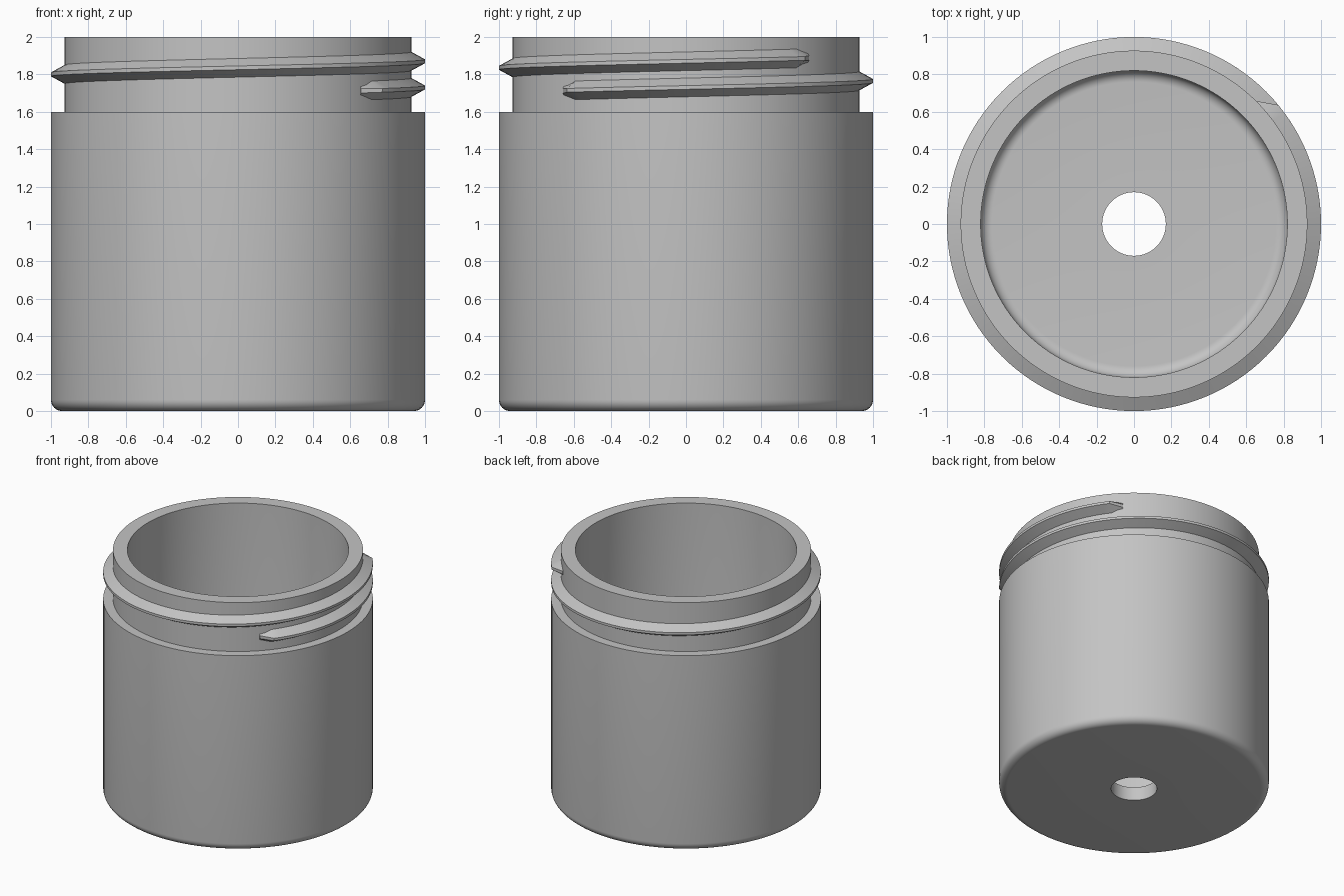
import bpy, bmesh, math

cube = bpy.data.objects.get("Cube")
if cube:
    bpy.data.objects.remove(cube, do_unlink=True)

grey = bpy.data.materials.new("plain grey")
grey.use_nodes = True
grey.diffuse_color = (0.55, 0.55, 0.55, 1)
grey.node_tree.nodes["Principled BSDF"].inputs["Base Color"].default_value = grey.diffuse_color


def make_object(name, bm):
    bmesh.ops.recalc_face_normals(bm, faces=bm.faces)
    mesh = bpy.data.meshes.new(name)
    bm.to_mesh(mesh)
    bm.free()
    mesh.materials.append(grey)
    obj = bpy.data.objects.new(name, mesh)
    bpy.context.collection.objects.link(obj)
    bpy.ops.object.select_all(action='DESELECT')
    obj.select_set(True)
    bpy.context.view_layer.objects.active = obj
    bpy.ops.object.shade_smooth_by_angle(angle=math.radians(25))
    return obj


def bridge(bm, a, b):
    n = len(a)
    for i in range(n):
        j = (i + 1) % n
        bm.faces.new((a[i], a[j], b[j], b[i]))


def ring_point(radius, angle, z):
    return (radius * math.cos(angle), radius * math.sin(angle), z)


def fillet(r, z, size, steps=8):
    """Rounded lower outside corner, from the base up to the wall."""
    angles = [math.pi / 2 * i / steps for i in range(steps + 1)]
    return [(r - size + size * math.sin(a), z + size - size * math.cos(a)) for a in angles]


# Jar: closed wall profile (radius, height) revolved around z
NECK, BORE, HOLE, FLOOR = 0.927, 0.82, 0.17, 0.11
profile = [(HOLE, 0)] + fillet(1, 0, 0.06) + [(1, 1.6), (NECK, 1.6), (NECK, 2), (BORE, 2)]
profile += fillet(BORE, FLOOR, 0.06)[::-1] + [(HOLE, FLOOR)]
SEGMENTS = 128
bm = bmesh.new()
rings = [[bm.verts.new(ring_point(r, math.tau * i / SEGMENTS, z)) for r, z in profile]
         for i in range(SEGMENTS)]
for i in range(SEGMENTS):
    bridge(bm, rings[i], rings[(i + 1) % SEGMENTS])
make_object("jar_body", bm)

# Screw thread: tapered ridge climbing one and a quarter turns
START, END, TAPER = -45, 405, 5.5
RISE = 0.14 / 360
ROOT = 0.915


def thread_section(bm, degrees, crest, half_root, half_crest):
    z = 1.8 + RISE * (degrees - 180)
    a = math.radians(degrees)
    shape = [(ROOT, -half_root), (NECK, -half_root), (crest, -half_crest),
             (crest, half_crest), (NECK, half_root), (ROOT, half_root)]
    return [bm.verts.new(ring_point(r, a, z + h)) for r, h in shape]


bm = bmesh.new()
STEPS = 156
first, last = START + TAPER, END - TAPER
sections = [thread_section(bm, START, NECK + 0.002, 0.022, 0.012)]
sections += [thread_section(bm, first + (last - first) * i / STEPS, 1, 0.05, 0.01)
             for i in range(STEPS + 1)]
sections.append(thread_section(bm, END, NECK + 0.002, 0.022, 0.012))
for a, b in zip(sections, sections[1:]):
    bridge(bm, a, b)
bm.faces.new(sections[0])
bm.faces.new(sections[-1])
make_object("screw_thread", bm)
